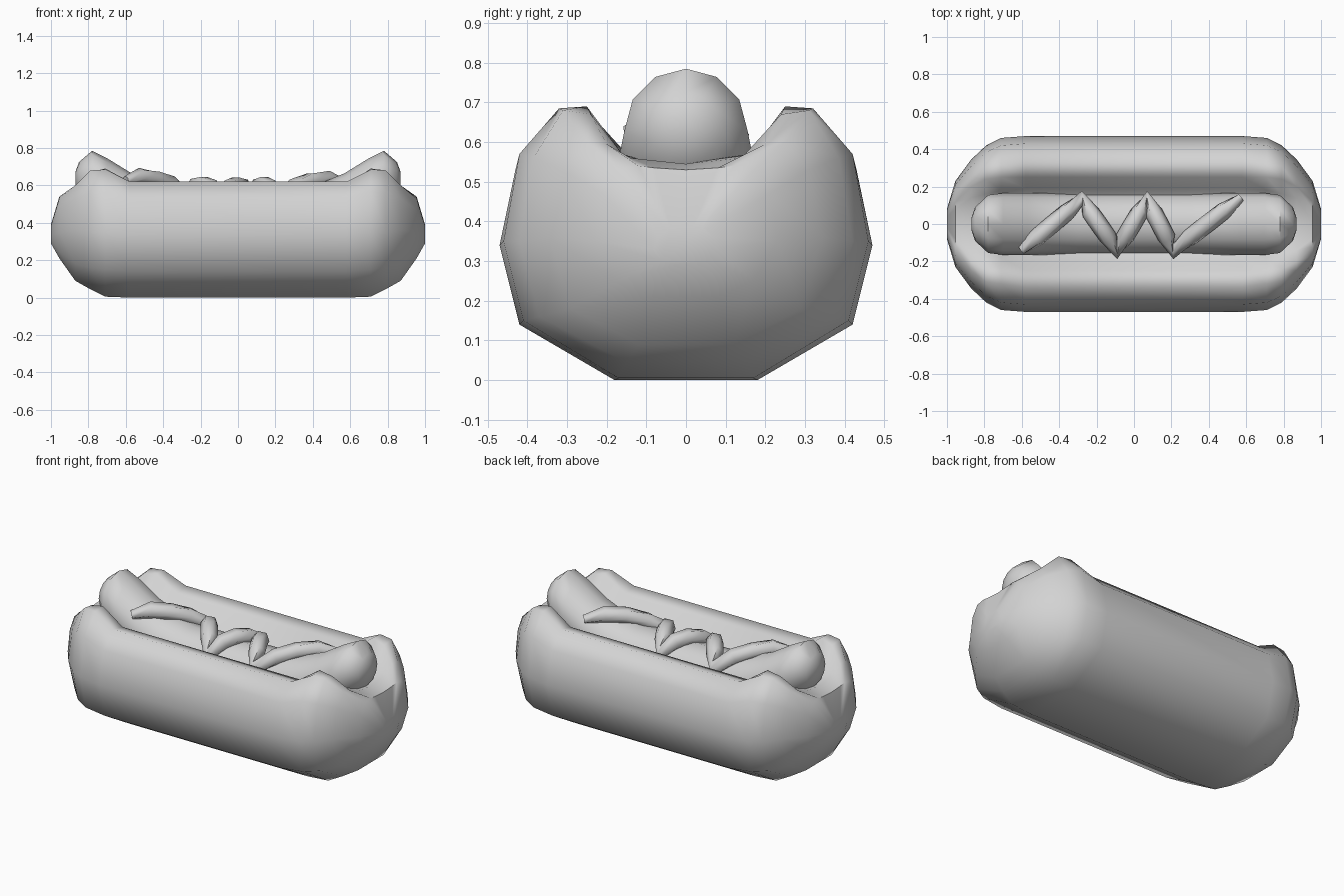
import bpy, math
from mathutils import Vector

if "Cube" in bpy.data.objects:
    bpy.data.objects.remove(bpy.data.objects["Cube"])

grey = bpy.data.materials.new("light_grey")
grey.diffuse_color = (0.65, 0.65, 0.65, 1)
grey.use_nodes = True
grey.node_tree.nodes["Principled BSDF"].inputs["Base Color"].default_value = grey.diffuse_color


def loft(name, rings, angle):
    """Skin a list of equal-length closed rings and cap both ends."""
    n = len(rings[0])
    verts = [p for r in rings for p in r]
    faces = [tuple(range(n))[::-1], tuple(range(len(verts) - n, len(verts)))]
    for i in range(len(rings) - 1):
        for j in range(n):
            k = (j + 1) % n
            faces.append((i * n + j, i * n + k, (i + 1) * n + k, (i + 1) * n + j))
    me = bpy.data.meshes.new(name)
    me.from_pydata(verts, [], faces)
    me.materials.append(grey)
    ob = bpy.data.objects.new(name, me)
    bpy.context.collection.objects.link(ob)
    bpy.ops.object.select_all(action='DESELECT')
    ob.select_set(True)
    bpy.context.view_layer.objects.active = ob
    bpy.ops.object.mode_set(mode='EDIT')
    bpy.ops.mesh.select_all(action='SELECT')
    bpy.ops.mesh.normals_make_consistent(inside=False)
    bpy.ops.object.mode_set(mode='OBJECT')
    bpy.ops.object.shade_smooth_by_angle(angle=math.radians(angle))
    return ob


# Split bun: half cross-sections (y, z) from underside round to the valley floor
bun = [
    (0.58, [(.18, 0), (.42, .14), (.47, .34), (.43, .53), (.34, .62), (.25, .60), (.19, .47), (0, .38)]),
    (0.71, [(.17, .005), (.41, .15), (.46, .35), (.42, .57), (.32, .685), (.25, .69), (.18, .57), (0, .48)]),
    (0.79, [(.15, .045), (.37, .16), (.42, .35), (.385, .56), (.31, .68), (.24, .67), (.16, .57), (0, .52)]),
    (0.87, [(.12, .09), (.29, .18), (.345, .36), (.31, .53), (.25, .60), (.20, .595), (.14, .56), (0, .545)]),
    (0.955, [(.08, .21), (.17, .25), (.23, .35), (.21, .47), (.17, .53), (.12, .54), (.08, .535), (0, .53)]),
    (1.0, [(.03, .29), (.06, .30), (.08, .33), (.07, .36), (.05, .38), (.04, .385), (.02, .39), (0, .39)]),
]


def bun_ring(x, half):
    return [(x, y, z) for y, z in half] + [(x, -y, z) for y, z in half[-2::-1]]


loft("bun", [bun_ring(-x, h) for x, h in reversed(bun)] + [bun_ring(x, h) for x, h in bun], 60)

# Sausage with upturned ends: (x, centre z, radius)
sausage = [(0, .415, .165), (.3, .42, .165), (.45, .45, .165), (.57, .50, .165),
           (.70, .58, .165), (.78, .63, .155), (.85, .635, .09), (.87, .64, .03)]
stations = [(-x, z, r) for x, z, r in sausage[:0:-1]] + sausage
SIDES = 12
loft("sausage", [[(x, r * math.cos(2 * math.pi * j / SIDES), z + r * math.sin(2 * math.pi * j / SIDES))
                  for j in range(SIDES)] for x, z, r in stations], 60)


# Zigzag sauce following the top of the sausage
def sausage_top(x, y):
    x = abs(x)
    for (x0, z0, r0), (x1, z1, r1) in zip(sausage, sausage[1:]):
        if x <= x1:
            t = (x - x0) / (x1 - x0)
            r = r0 + (r1 - r0) * t
            return z0 + (z1 - z0) * t + math.sqrt(max(r * r - y * y, 0))


turns = [(-.60, -.14), (-.28, .13), (-.09, -.14), (.07, .13), (.21, -.14), (.57, .14)]
path = []
for (xa, ya), (xb, yb) in zip(turns, turns[1:]):
    for t in (0, .25, .5, .75):
        x, y = xa + (xb - xa) * t, ya + (yb - ya) * t
        path.append(Vector((x, y, sausage_top(x, y) + .02)))
path.append(Vector((*turns[-1], sausage_top(*turns[-1]) + .02)))

rings = []
for i, p in enumerate(path):
    tangent = (path[min(i + 1, len(path) - 1)] - path[max(i - 1, 0)]).normalized()
    outward = Vector((0, p.y, p.z - .42)).normalized()
    side = tangent.cross(outward).normalized()
    up = side.cross(tangent)
    r = .025 if i in (0, len(path) - 1) else .048
    rings.append([tuple(p + r * (side * math.cos(a) + up * math.sin(a)))
                  for a in (2 * math.pi * j / 6 for j in range(6))])
loft("sauce", rings, 70)
